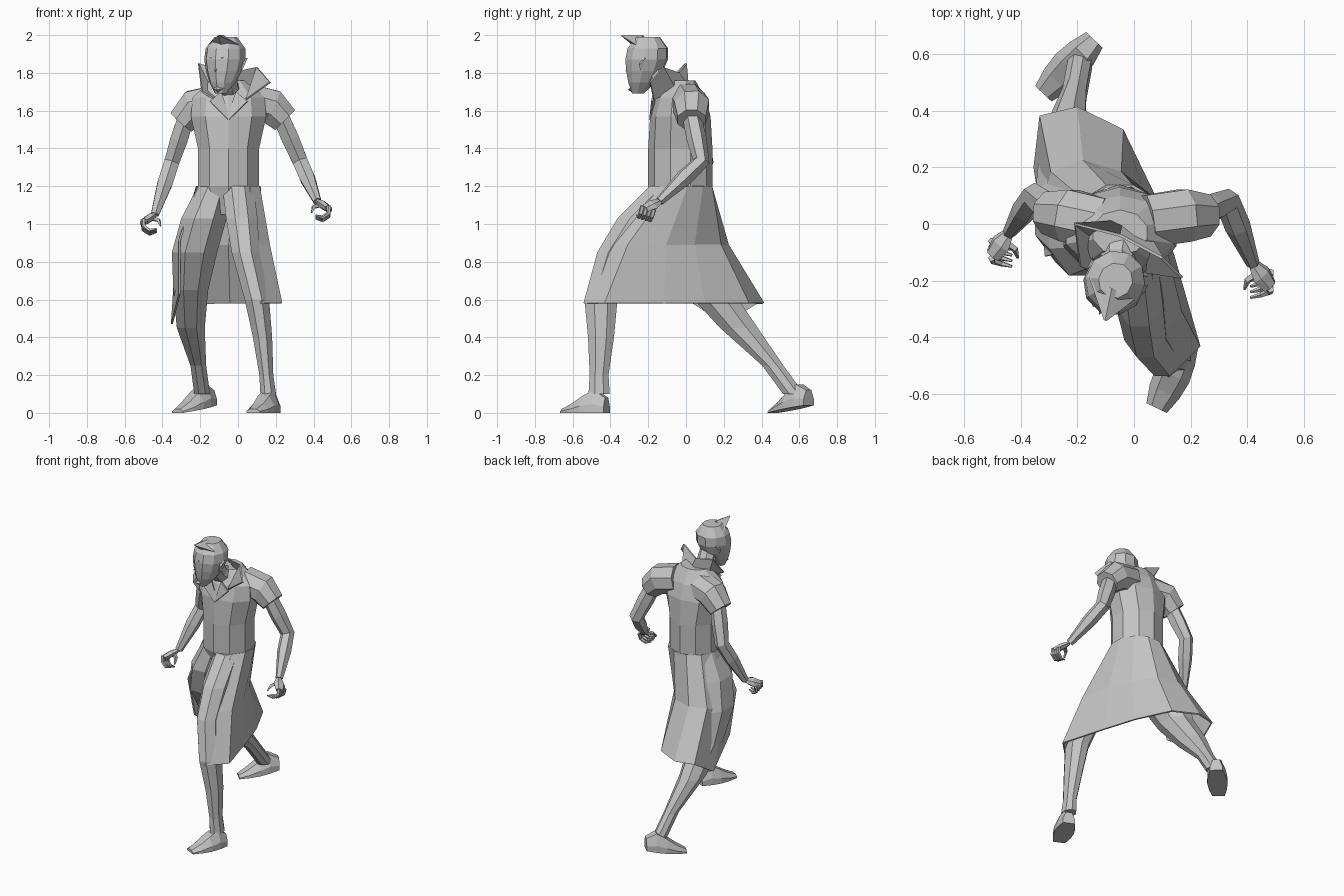
import bpy
import bmesh
from math import sin, cos, pi, radians
from mathutils import Vector

cube = bpy.data.objects.get("Cube")
if cube:
    bpy.data.objects.remove(cube)

grey = bpy.data.materials.new("plain grey")
grey.use_nodes = True
shade = (.55, .55, .55, 1)
grey.diffuse_color = shade
grey.node_tree.nodes["Principled BSDF"].inputs["Base Color"].default_value = shade


def loft(name, rings, closed=True):
    """Skin equal-length rings of points; open strips become thin sheets."""
    bm = bmesh.new()
    rows = [[bm.verts.new(point) for point in ring] for ring in rings]
    count = len(rows[0])
    for lower, upper in zip(rows, rows[1:]):
        for i in range(count if closed else count - 1):
            j = (i + 1) % count
            bm.faces.new((lower[i], lower[j], upper[j], upper[i]))
    if closed:
        bm.faces.new(rows[0])
        bm.faces.new(rows[-1])
    bmesh.ops.recalc_face_normals(bm, faces=bm.faces)
    mesh = bpy.data.meshes.new(name)
    bm.to_mesh(mesh)
    bm.free()
    mesh.materials.append(grey)
    part = bpy.data.objects.new(name, mesh)
    bpy.context.collection.objects.link(part)
    if not closed:
        sheet = part.modifiers.new("thickness", "SOLIDIFY")
        sheet.thickness = .01
        sheet.offset = 0


def ellipse(centre, across, along, sides):
    """Points around a centre, spanned by two half-axis vectors."""
    angles = [2 * pi * (i + .5) / sides for i in range(sides)]
    return [centre + across * cos(angle) + along * sin(angle) for angle in angles]


def stack(name, centres, widths, depths, sides=8):
    """Loft level ellipses through the centres."""
    loft(name, [ellipse(Vector(centre), Vector((width, 0, 0)), Vector((0, depth, 0)), sides)
                for centre, width, depth in zip(centres, widths, depths)])


def tube(name, path, radii, sides=6, flatness=1):
    """Loft rings square to the path."""
    path = [Vector(point) for point in path]
    rings = []
    for i, (point, radius) in enumerate(zip(path, radii)):
        direction = path[min(i + 1, len(path) - 1)] - path[max(i - 1, 0)]
        across = direction.cross(Vector((0, 1, 0))).normalized()
        along = direction.normalized().cross(across)
        rings.append(ellipse(point, across * radius * flatness, along * radius, sides))
    loft(name, rings)


# Torso of the coat
heights = (1.05, 1.2, 1.4, 1.57, 1.67, 1.76)
stack("coat_torso", [(-.05, -.03, height) for height in heights],
      (.11, .17, .17, .21, .2, .1), (.12, .17, .17, .16, .13, .08), sides=10)

# Long open skirt, from the left front edge round the back to the right
low, dip, lifted = .58, .47, .63
hem = [Vector(point) for point in (
    (.12, -.54, low), (.23, -.43, low), (.14, -.12, low), (.07, .1, low), (-.04, .33, low),
    (-.2, .41, low), (-.33, .38, low), (-.35, .2, dip), (-.31, -.04, lifted))]
last = len(hem) - 1
waist = []
for i in range(len(hem)):
    angle = radians(-50 + 250 * i / last)
    waist.append(Vector((-.05 + .17 * cos(angle), -.03 + .17 * sin(angle), 1.2)))
middle = [top.lerp(bottom, .5) + Vector((-.05 * i / last, -.05, 0))
          for i, (top, bottom) in enumerate(zip(waist, hem))]
loft("coat_skirt", [waist, middle, hem], closed=False)


# Legs: level rings from hip to ankle, deeper than wide
def leg(name, centres, radii):
    stack(name, centres, radii, [radius * 1.35 for radius in radii])


leg("left_leg", [(0, -.08, 1.2), (.02, -.25, 1.03), (.04, -.37, .85), (.1, -.45, .6),
                 (.13, -.45, .4), (.15, -.46, .2), (.16, -.46, .1)],
    (.09, .09, .08, .07, .055, .04, .045))
leg("right_leg", [(-.12, -.03, 1.2), (-.18, -.02, 1.03), (-.23, .03, .85), (-.25, .12, .65),
                  (-.25, .28, .45), (-.21, .46, .25), (-.19, .57, .1)],
    (.1, .13, .13, .1, .08, .045, .045))


# Feet: wedge sections from heel to toe
def foot(name, heel, toe):
    heel, toe = Vector(heel), Vector(toe)
    side = (toe - heel).cross(Vector((0, 0, 1))).normalized()
    rings = []
    for i, height in enumerate((.08, .12, .09, .05, .02)):
        along = i / 4
        centre = heel.lerp(toe, along)
        out = side * (.04 + .025 * sin(pi * along))
        up = Vector((0, 0, height))
        rings.append([centre - out, centre + out, centre + out + up * .4,
                      centre + out * .5 + up, centre - out * .5 + up,
                      centre - out + up * .4])
    loft(name, rings)


foot("left_foot", (.19, -.42, 0), (.08, -.65, 0))
foot("right_foot", (-.14, .65, .04), (-.32, .46, 0))


# Clawed hand: flat palm, thumb and four fingers curling on an arc
def hand(prefix, side, wrist):
    def near(x, y, z):
        return wrist + Vector((side * x, y, z))

    tube(prefix + "_palm", [wrist, near(.03, -.04, -.02), near(.06, -.08, -.04)],
         (.02, .04, .03), flatness=.6)
    tube(prefix + "_thumb", [near(.02, -.03, -.02), near(-.02, -.06, -.03), near(-.03, -.09, -.06)],
         (.015, .012, .005), sides=4)
    for finger in range(4):
        path = []
        for joint in range(4):
            bend = radians(20 - 50 * joint)
            path.append(near(.02 + .045 * cos(bend), -.09 - .01 * joint + .02 * finger,
                             -.04 + .045 * sin(bend) - .006 * finger))
        tube(prefix + "_finger_" + str(finger + 1), path, (.013, .012, .01, .005), sides=5)


# Arms: short sloping sleeve, bare arm with muscle between the joints, hand
def arm(prefix, side, collarbone, shoulder, cuff, elbow, wrist):
    tube(prefix + "_sleeve", [collarbone, shoulder, cuff], (.1, .1, .08), sides=8)
    shoulder, elbow, wrist = Vector(shoulder), Vector(elbow), Vector(wrist)
    armpit = shoulder.lerp(Vector(cuff), .6)
    tube(prefix + "_arm", [armpit, armpit.lerp(elbow, .5), elbow, elbow.lerp(wrist, .4), wrist],
         (.05, .053, .046, .046, .024))
    hand(prefix, side, wrist)


arm("left", 1, (.05, .01, 1.65), (.18, .03, 1.62), (.25, .03, 1.55),
    (.33, .08, 1.33), (.42, -.14, 1.12))
arm("right", -1, (-.12, 0, 1.64), (-.23, .03, 1.62), (-.3, .04, 1.54),
    (-.35, .1, 1.33), (-.44, -.03, 1.05))

# Neck
tube("neck", [(-.04, -.04, 1.67), (-.06, -.13, 1.74), (-.06, -.18, 1.82)],
     (.07, .06, .06), sides=8)

# Head, turned a little to its right, with the chin pushed forward
yaw = radians(26)
front = Vector((-sin(yaw), -cos(yaw), 0))
across = Vector((cos(yaw), -sin(yaw), 0))


def on_head(sideways, forward, height):
    return Vector((-.065, -.2, height)) + across * sideways + front * forward


widths = (.03, .07, .095, .11, .105, .06)
head_rings = []
for level, width in enumerate(widths):
    jut = .06 * (1 - level / 5) ** 2
    centre = on_head(0, jut, 1.69 + .06 * level)
    head_rings.append(ellipse(centre, across * width, front * width * 1.05, sides=10))
loft("head", head_rings)


def spike(name, base, width, height, tip):
    """Tapered piece from an upright diamond on the head to a tip."""
    up = Vector((0, 0, height))
    base, tip = on_head(*base), on_head(*tip)
    ring = [base - across * width, base - up, base + across * width, base + up]
    loft(name, [ring, [tip.lerp(point, .06) for point in ring]])


# Hair quiff and face details
spike("quiff", (0, .03, 1.95), .09, .05, (.03, .15, 2))
spike("nose", (0, .09, 1.83), .02, .04, (0, .135, 1.81))
spike("chin", (0, .08, 1.72), .04, .03, (0, .12, 1.71))
for prefix, side in (("left", 1), ("right", -1)):
    spike(prefix + "_ear", (side * .09, 0, 1.84), .02, .04, (side * .11, -.04, 1.88))
    spike(prefix + "_brow", (side * .04, .08, 1.88), .03, .015, (side * .03, .12, 1.88))

# Tall flared collar around the back of the neck
collar_top = [(.17, -.19, 1.75), (.1, -.12, 1.83), (-.05, -.04, 1.8),
              (-.21, 0, 1.85), (-.19, -.15, 1.7)]
collar_base = []
for i in range(len(collar_top)):
    angle = radians(-40 + 65 * i)
    collar_base.append((-.04 + .11 * cos(angle), -.1 + .11 * sin(angle),
                        1.66 + .07 * sin(pi * i / 4)))
loft("collar", [collar_base, collar_top], closed=False)

# Lapels meeting on the chest
chest = -.05
for prefix, side in (("left", 1), ("right", -1)):
    loft(prefix + "_lapel", [[(chest, -.19, 1.55), (chest + side * .1, -.18, 1.65)],
                             [(chest, -.17, 1.58), (chest + side * .04, -.17, 1.7)]], closed=False)
